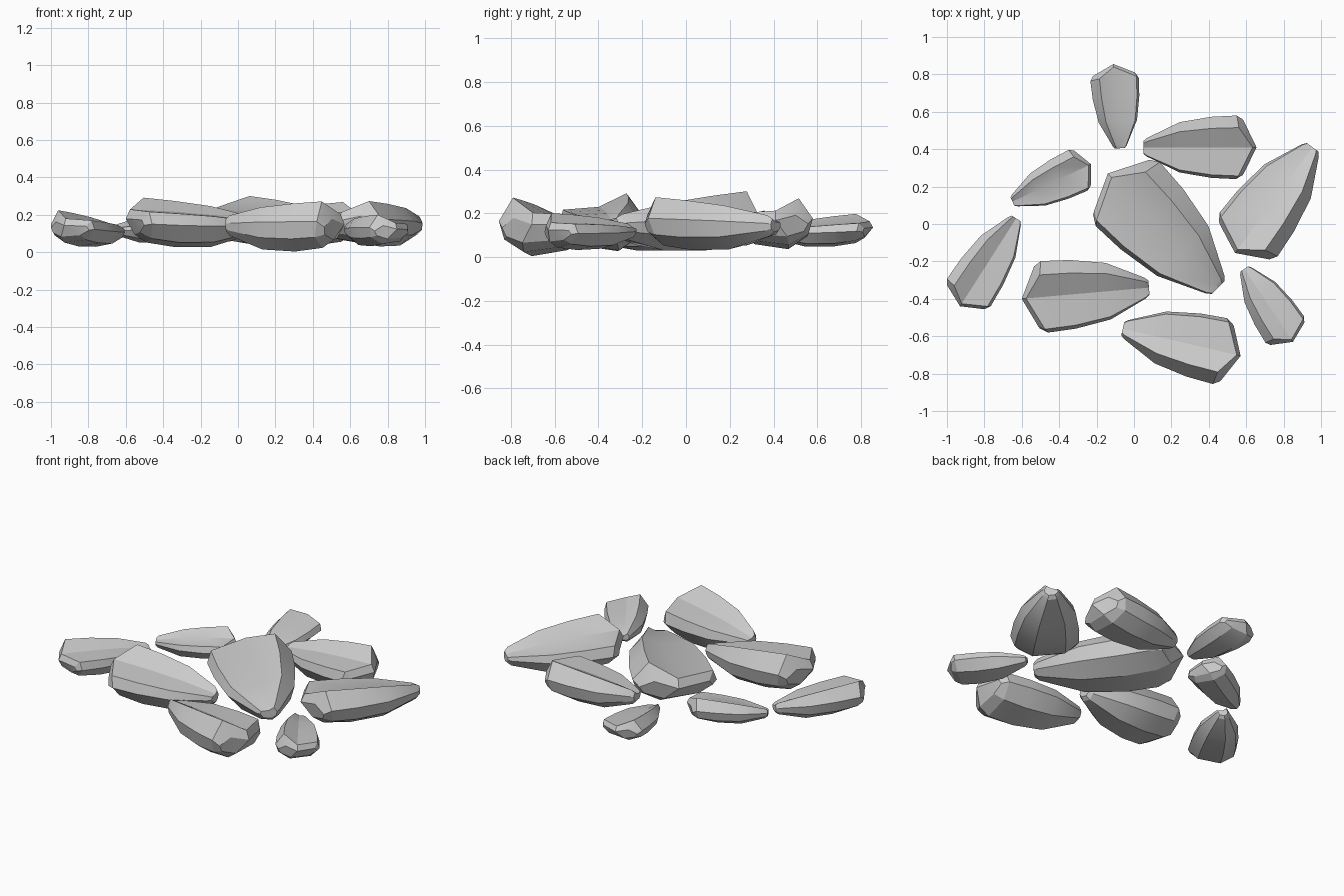
import bpy, bmesh
from mathutils import Vector

if "Cube" in bpy.data.objects:
    bpy.data.objects.remove(bpy.data.objects["Cube"])

# Cross-section of a stone: a raised ridge, a shallow dip and a rounded belly (u across, w up)
SECTION = [(0.62, 1.0), (0.0, 0.5), (-0.9, 0.42), (-1.0, -0.1),
           (-0.6, -0.8), (0.35, -1.0), (0.88, -0.5), (1.0, 0.2)]
# Rings from the narrow tip to the broad end: (position, width, top height, belly depth)
RINGS = [(0.0, 0.20, 0.25, 0.25), (0.03, 0.29, 0.38, 0.42),
         (0.32, 0.79, 0.73, 0.94), (0.60, 0.96, 0.90, 1.0)]
# Faces closing the broad end, as indices into the section
END_CAP = [(7, 0, 6), (0, 1, 5, 6), (1, 2, 4, 5), (2, 3, 4)]


def stone(name, tail, head, half_width, z_low, z_high, side, tail_z=0.145):
    tail, head = Vector((*tail, 0)), Vector((*head, 0))
    length = (head - tail).length
    d = (head - tail) / length
    across = Vector((-d.y, d.x, 0)) * side
    mid, half = (z_low + z_high) / 2, (z_high - z_low) / 2
    bm = bmesh.new()

    def vert(along, u, w):
        z = tail_z + (mid - tail_z) * min(along / length, 1) + w * half
        p = tail + d * along + across * (u * half_width)
        return bm.verts.new((p.x, p.y, z))

    rings = [[vert(t * length, u * a, w * (top if w > 0 else low)) for u, w in SECTION]
             for t, a, top, low in RINGS]
    # broad shoulder, swept forward in the middle to a blunt point
    rings.append([vert(length - half_width * (0.12 + 0.5 * abs(u) + 0.25 * max(0, w - 0.5)
                                              + 0.3 * max(0, -w)),
                       u, w if w > 0 else w * 0.84) for u, w in SECTION])
    # smaller end face
    rings.append([vert(length - half_width * (0.42 * abs(u) + 0.12 * max(0, -w)),
                       u * 0.87, w * 0.42 - 0.1) for u, w in SECTION])
    n = len(SECTION)
    for a, b in zip(rings, rings[1:]):
        for i in range(n):
            j = (i + 1) % n
            bm.faces.new((a[i], a[j], b[j], b[i]))
    bm.faces.new(rings[0])
    for f in END_CAP:
        bm.faces.new([rings[-1][i] for i in f])
    bmesh.ops.recalc_face_normals(bm, faces=bm.faces)
    me = bpy.data.meshes.new(name)
    bm.to_mesh(me)
    bm.free()
    ob = bpy.data.objects.new(name, me)
    bpy.context.collection.objects.link(ob)
    bpy.ops.object.select_all(action='DESELECT')
    ob.select_set(True)
    bpy.context.view_layer.objects.active = ob
    bpy.ops.object.shade_smooth_by_angle(angle=0.4)


# Large stones
stone("centre_stone", (0.45, -0.34), (-0.14, 0.27), 0.242, 0.04, 0.305, -1)
stone("front_left_stone", (0.08, -0.34), (-0.60, -0.40), 0.192, 0.035, 0.295, -1)
stone("back_right_stone", (0.05, 0.41), (0.655, 0.41), 0.17, 0.04, 0.27, 1)
stone("right_stone", (0.955, 0.41), (0.54, -0.155), 0.194, 0.035, 0.275, 1)
stone("front_stone", (-0.06, -0.56), (0.57, -0.705), 0.18, 0.0, 0.27, -1)
# Small stones
stone("front_right_small_stone", (0.59, -0.24), (0.85, -0.63), 0.125, 0.03, 0.20, -1, 0.12)
stone("left_small_stone", (-0.63, 0.03), (-0.93, -0.44), 0.138, 0.04, 0.228, -1, 0.11)
stone("back_left_small_stone", (-0.65, 0.12), (-0.23, 0.32), 0.12, 0.06, 0.215, 1, 0.12)
stone("back_small_stone", (-0.075, 0.405), (-0.11, 0.855), 0.13, 0.055, 0.20, 1, 0.11)
